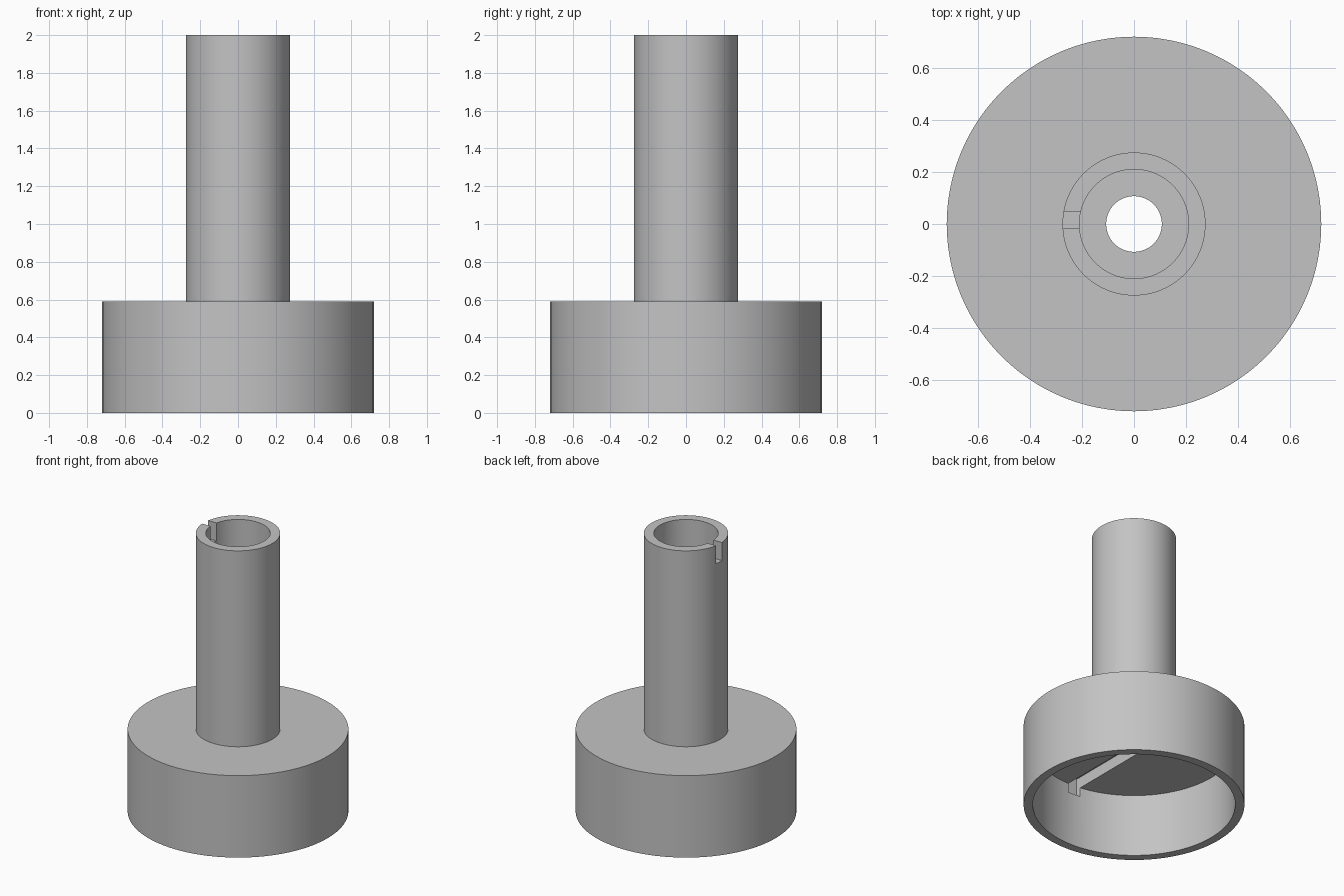
import bpy, bmesh, math

cube = bpy.data.objects.get("Cube")
if cube:
    bpy.data.objects.remove(cube)

SEGMENTS = 96

grey = bpy.data.materials.new("plain grey")
grey.use_nodes = True
colour = (0.55, 0.55, 0.55, 1)
grey.diffuse_color = colour
grey.node_tree.nodes["Principled BSDF"].inputs["Base Color"].default_value = colour


def lathe(name, profile):
    """Spin a closed (radius, height) profile around the z axis."""
    bm = bmesh.new()
    rings = []
    for i in range(SEGMENTS):
        a = 2 * math.pi * i / SEGMENTS
        rings.append([bm.verts.new((r * math.cos(a), r * math.sin(a), z)) for r, z in profile])
    for i, ring in enumerate(rings):
        following = rings[(i + 1) % SEGMENTS]
        for j in range(len(profile)):
            k = (j + 1) % len(profile)
            bm.faces.new((ring[j], following[j], following[k], ring[k]))
    bmesh.ops.recalc_face_normals(bm, faces=bm.faces)
    mesh = bpy.data.meshes.new(name)
    bm.to_mesh(mesh)
    bm.free()
    obj = bpy.data.objects.new(name, mesh)
    bpy.context.collection.objects.link(obj)
    mesh.materials.append(grey)
    return obj


def cut_box(target, name, low, high):
    """Cut a box, given by two corners, out of the target."""
    bpy.ops.mesh.primitive_cube_add(size=1, location=[(a + b) / 2 for a, b in zip(low, high)])
    cutter = bpy.context.object
    cutter.name = name
    cutter.scale = [b - a for a, b in zip(low, high)]
    cutter.data.materials.append(grey)
    bpy.context.view_layer.update()
    mod = target.modifiers.new(name, "BOOLEAN")
    mod.operation = "DIFFERENCE"
    mod.solver = "EXACT"
    mod.object = cutter
    bpy.context.view_layer.objects.active = target
    bpy.ops.object.modifier_apply(modifier=name)
    bpy.data.objects.remove(cutter)


# Hollow drum base and tall tube, turned as one piece
body = lathe("flanged_tube", [
    (0.72, 0), (0.72, 0.59), (0.275, 0.59), (0.275, 2), (0.21, 2),
    (0.21, 0.59), (0.107, 0.59), (0.107, 0.45), (0.66, 0.45), (0.66, 0),
])

# Notch in the tube rim
cut_box(body, "rim_notch", (-0.4, -0.015, 1.87), (-0.15, 0.047, 2.1))

# Groove under the base plate, from the centre hole into the drum wall
cut_box(body, "underside_groove", (-0.09, -0.69, 0.385), (0.005, -0.03, 0.53))

# Smooth round walls with sharp rims
bpy.ops.object.select_all(action="DESELECT")
body.select_set(True)
bpy.context.view_layer.objects.active = body
bpy.ops.object.shade_smooth_by_angle(angle=math.radians(30))
